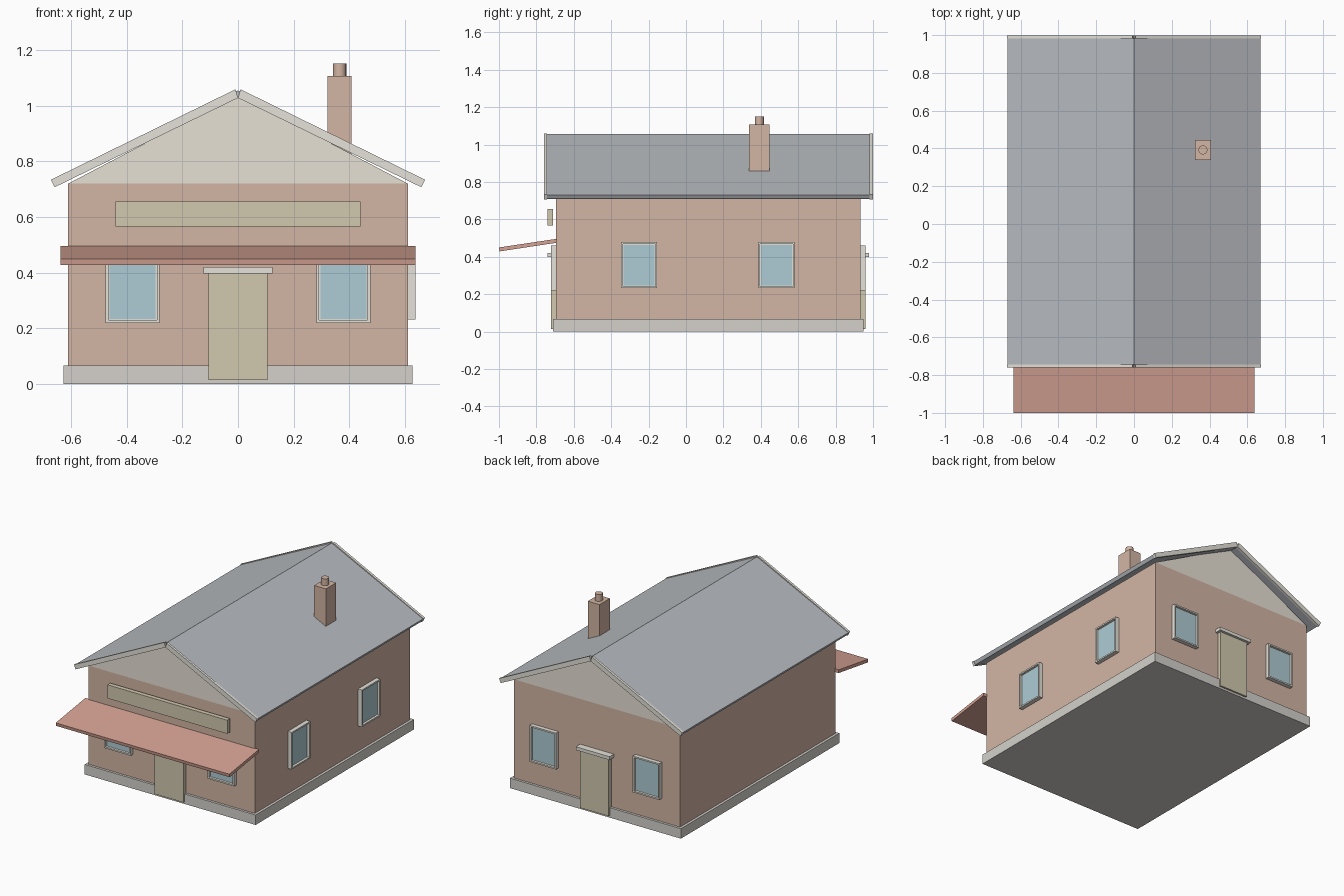
import bpy, bmesh
from math import pi
from mathutils import Matrix

if "Cube" in bpy.data.objects:
    bpy.data.objects.remove(bpy.data.objects["Cube"])


def material(name, r, g, b):
    m = bpy.data.materials.new(name)
    m.diffuse_color = (r, g, b, 1)
    m.use_nodes = True
    m.node_tree.nodes["Principled BSDF"].inputs["Base Color"].default_value = m.diffuse_color
    return m


BRICK = material("brick", 0.65, 0.46, 0.37)
STONE = material("stone", 0.66, 0.64, 0.60)
PLASTER = material("plaster", 0.80, 0.75, 0.66)
TRIM = material("trim", 0.78, 0.76, 0.69)
SLATE = material("slate", 0.48, 0.50, 0.53)
TIMBER = material("timber", 0.64, 0.58, 0.43)
GLASS = material("glass", 0.42, 0.60, 0.66)
RED = material("red", 0.66, 0.36, 0.29)


def finish(name, bm, mat, xf=None):
    if xf:
        bm.transform(xf)
    bmesh.ops.recalc_face_normals(bm, faces=bm.faces)
    me = bpy.data.meshes.new(name)
    bm.to_mesh(me)
    bm.free()
    ob = bpy.data.objects.new(name, me)
    me.materials.append(mat)
    bpy.context.collection.objects.link(ob)
    return ob


def box(name, x, y, z, mat, xf=None):
    """Box given by its (min, max) range on each axis."""
    bm = bmesh.new()
    bmesh.ops.create_cube(bm, size=1)
    for v in bm.verts:
        v.co = [r[0] if c < 0 else r[1] for c, r in zip(v.co, (x, y, z))]
    return finish(name, bm, mat, xf)


def prism(name, profile, y0, y1, mat):
    """XZ profile extruded along y."""
    bm = bmesh.new()
    f = bm.faces.new([bm.verts.new((x, y0, z)) for x, z in profile])
    ext = bmesh.ops.extrude_face_region(bm, geom=[f])["geom"]
    for v in ext:
        if isinstance(v, bmesh.types.BMVert):
            v.co.y = y1
    return finish(name, bm, mat)


def window(name, u, z0, z1, xf):
    """Frame ring and recessed pane on a wall at local y = 0, facing -y."""
    w, b, d = 0.097, 0.014, 0.028
    bm = bmesh.new()
    bmesh.ops.create_cube(bm, size=1)
    for v in bm.verts:
        v.co = (u + (w if v.co.x > 0 else -w), -d if v.co.y < 0 else 0.01,
                z1 if v.co.z > 0 else z0)
    bm.normal_update()
    front = min(bm.faces, key=lambda f: f.calc_center_median().y)
    bmesh.ops.inset_region(bm, faces=[front], thickness=b)
    inner = bmesh.ops.extrude_face_region(bm, geom=[front])["geom"]
    for v in inner:
        if isinstance(v, bmesh.types.BMVert):
            v.co.y = -0.012
    bmesh.ops.delete(bm, geom=[front], context='FACES_ONLY') if front.is_valid else None
    finish(name + "_frame", bm, TRIM, xf)
    box(name + "_glass", (u - w + b, u + w - b), (-0.014, 0), (z0 + b, z1 - b), GLASS, xf)


FRONT, BACK, SIDE = -0.695, 0.933, 0.61

# Base, walls and gable
box("plinth", (-0.627, 0.627), (-0.711, 0.949), (0, 0.066), STONE)
box("walls", (-SIDE, SIDE), (FRONT, BACK), (0.05, 0.72), BRICK)
prism("gable", [(-SIDE, 0.72), (SIDE, 0.72), (0, 1.04)], FRONT, BACK, PLASTER)

# Roof: one folded slab, with a barge board along each sloping end
prism("roof", [(0, 1.055), (0.670, 0.731), (0.658, 0.710), (0, 1.030),
               (-0.658, 0.710), (-0.670, 0.731)], -0.745, 0.983, SLATE)
board = [(0.009, 1.059), (0.672, 0.734), (0.659, 0.707), (0, 1.028)]
for side, s in (("right", 1), ("left", -1)):
    for end, y0, y1 in (("front", -0.760, -0.744), ("back", 0.982, 0.999)):
        prism(f"barge_board_{end}_{side}", [(s * x, z) for x, z in board], y0, y1, TRIM)

# Chimney
box("chimney", (0.322, 0.408), (0.338, 0.446), (0.80, 1.106), BRICK)
bm = bmesh.new()
bmesh.ops.create_cone(bm, cap_ends=True, segments=16, radius1=0.024, radius2=0.024,
                      depth=0.06, matrix=Matrix.Translation((0.365, 0.392, 1.121)))
flue = finish("chimney_pot", bm, BRICK)
bpy.context.view_layer.objects.active = flue
flue.select_set(True)
bpy.ops.object.shade_smooth_by_angle()

# Doors, lintels and windows, shared by the front and back walls
walls = {"front": Matrix.Translation((0, FRONT, 0)),
         "back": Matrix.Translation((0, BACK, 0)) @ Matrix.Rotation(pi, 4, 'Z')}
for end, xf in walls.items():
    box(end + "_door", (-0.106, 0.106), (-0.028, 0.01), (0.014, 0.398), TIMBER, xf)
    box(end + "_lintel", (-0.124, 0.124), (-0.045, 0.01), (0.398, 0.42), TRIM, xf)
    for side, u in (("left", -0.379), ("right", 0.379)):
        window(f"{end}_window_{side}", u, 0.22, 0.461, xf)

# Two windows on the right wall only
right = Matrix.Translation((SIDE, 0, 0)) @ Matrix.Rotation(pi / 2, 4, 'Z')
for i, u in enumerate((-0.251, 0.484)):
    window(f"side_window_{i + 1}", u, 0.232, 0.478, right)

# Sign panel and sloping awning
box("sign_board", (-0.44, 0.44), (-0.741, -0.711), (0.566, 0.656), TIMBER)
awning = box("awning", (-0.637, 0.637), (-1.0, -0.69), (-0.021, 0), RED)
for v in awning.data.vertices:
    v.co.z += 0.496 + (v.co.y + 0.69) * 0.15
    if v.co.y < -0.9 and v.co.z < 0.44:
        v.co.y += 0.003
